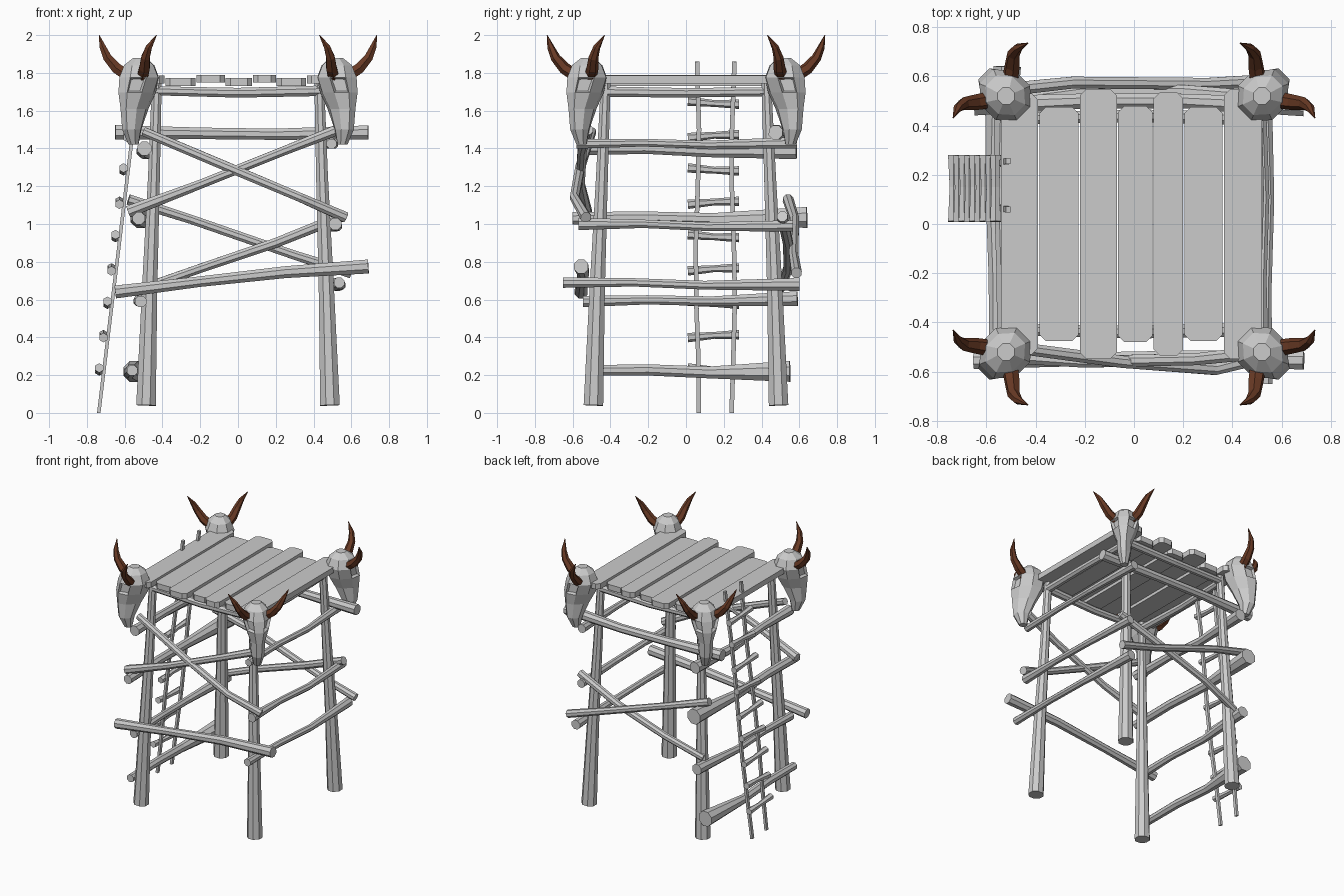
import bpy, bmesh, math
from mathutils import Vector


def material(name, rgb):
    m = bpy.data.materials.new(name)
    m.diffuse_color = (*rgb, 1)
    return m


GREY = material("weathered_grey", (0.6, 0.6, 0.6))
BROWN = material("horn_brown", (0.14, 0.042, 0.018))


def finish(name, bm, mat):
    bmesh.ops.recalc_face_normals(bm, faces=bm.faces)
    me = bpy.data.meshes.new(name)
    bm.to_mesh(me)
    bm.free()
    me.materials.append(mat)
    ob = bpy.data.objects.new(name, me)
    bpy.context.collection.objects.link(ob)
    return ob


def skin(bm, rings):
    """Join equal rings of points into a capped tube."""
    vs = [[bm.verts.new(p) for p in r] for r in rings]
    n = len(vs[0])
    for a, b in zip(vs, vs[1:]):
        for i in range(n):
            j = (i + 1) % n
            bm.faces.new((a[i], a[j], b[j], b[i]))
    bm.faces.new(vs[0][::-1])
    bm.faces.new(vs[-1])
    return vs


def log(name, pts, radii, sides=8, mat=GREY, squash=1.0):
    """Tapered, slightly crooked pole through the given points."""
    pts = [Vector(p) for p in pts]
    bm = bmesh.new()
    rings = []
    main = (pts[-1] - pts[0]).normalized()
    ref = Vector((0, 1, 0)) if abs(main.z) > 0.7 else Vector((0, 0, 1))
    for k, p in enumerate(pts):
        d = (pts[min(k + 1, len(pts) - 1)] - pts[max(k - 1, 0)]).normalized()
        u = d.cross(ref).normalized()
        v = u.cross(d)
        ring = []
        for i in range(sides):
            a = math.tau * (i + 0.5) / sides
            ring.append(p + radii[k] * (u * math.cos(a) + v * squash * math.sin(a)))
        rings.append(ring)
    skin(bm, rings)
    return finish(name, bm, mat)


CORNERS = [(sx, sy) for sx in (-1, 1) for sy in (-1, 1)]

# Splayed legs
for sx, sy in CORNERS:
    log("leg", [(sx * 0.487, sy * 0.49, 0.04), (sx * 0.468, sy * 0.47, 0.65),
                (sx * 0.445, sy * 0.445, 1.25), (sx * 0.43, sy * 0.425, 1.75)],
        [0.056, 0.044, 0.034, 0.028])

# Deck planks: x from, x to, half length, top height
for x0, x1, h, top in [(-0.54, -0.39, 0.53, 1.785), (-0.385, -0.225, 0.475, 1.772),
                       (-0.22, -0.07, 0.548, 1.79), (-0.065, 0.075, 0.48, 1.772),
                       (0.08, 0.2, 0.535, 1.79), (0.205, 0.36, 0.475, 1.772),
                       (0.365, 0.52, 0.548, 1.787)]:
    c = 0.025
    outline = [(x0 + c, -h), (x1 - c, -h), (x1, -h + c), (x1, h - c),
               (x1 - c, h), (x0 + c, h), (x0, h - c), (x0, -h + c)]
    bm = bmesh.new()
    skin(bm, [[(x, y, z) for x, y in outline] for z in (top - 0.042, top)])
    finish("deck_plank", bm, GREY)

# Deck frame under the planks
for s in (-1, 1):
    log("frame_beam_x", [(-0.43, s * 0.43, 1.705), (0, s * 0.44, 1.695), (0.43, s * 0.43, 1.705)],
        [0.026, 0.028, 0.03])
    log("frame_beam_y", [(s * 0.43, -0.43, 1.7), (s * 0.44, 0, 1.695), (s * 0.43, 0.43, 1.7)],
        [0.03, 0.027, 0.026])

# Front beam and crossed braces
log("front_beam", [(-0.65, -0.555, 0.64), (-0.2, -0.55, 0.695), (0.25, -0.545, 0.745), (0.69, -0.555, 0.775)],
    [0.037, 0.03, 0.034, 0.04])
log("front_brace", [(-0.58, -0.53, 1.065), (-0.2, -0.56, 1.21), (0.25, -0.55, 1.39), (0.53, -0.52, 1.5)],
    [0.034, 0.026, 0.026, 0.03])
log("front_brace", [(-0.5, -0.5, 1.49), (-0.05, -0.56, 1.30), (0.33, -0.59, 1.14), (0.57, -0.53, 1.035)],
    [0.026, 0.027, 0.026, 0.03])

# Back beam and crossed braces
log("back_beam", [(-0.65, 0.48, 1.485), (-0.2, 0.5, 1.48), (0.2, 0.5, 1.475), (0.69, 0.475, 1.485)],
    [0.042, 0.033, 0.032, 0.04])
log("back_brace", [(-0.58, 0.54, 1.13), (-0.25, 0.575, 1.025), (0.3, 0.57, 0.835), (0.6, 0.585, 0.74)],
    [0.03, 0.026, 0.026, 0.03])
log("back_brace", [(-0.5, 0.5, 0.66), (-0.2, 0.54, 0.765), (0.2, 0.54, 0.9), (0.55, 0.51, 1.04)],
    [0.026, 0.026, 0.028, 0.03])

# Side beams: x, front y, back y, front z, back z, front radius, back radius
for x, y0, y1, z0, z1, r0, r1 in [
        (0.485, -0.58, 0.585, 1.425, 1.43, 0.028, 0.034),
        (0.505, -0.57, 0.565, 1.0, 0.99, 0.035, 0.032),
        (0.525, -0.65, 0.6, 0.69, 0.68, 0.03, 0.037),
        (-0.485, -0.56, 0.585, 1.4, 1.385, 0.04, 0.045),
        (-0.515, -0.6, 0.64, 1.03, 1.035, 0.035, 0.06),
        (-0.505, -0.545, 0.59, 0.59, 0.605, 0.032, 0.042),
        (-0.55, -0.52, 0.55, 0.225, 0.22, 0.03, 0.06)]:
    s = 1 if x > 0 else -1
    at = lambda t, dx, dz: (x + s * dx, y0 + (y1 - y0) * t, z0 + (z1 - z0) * t + dz)
    rm = 0.75 * (r0 + r1) / 2
    log("side_beam", [at(0, 0.01, 0), at(0.3, 0.012, 0.004), at(0.6, 0.022, -0.008), at(1, 0, 0)],
        [r0, rm * 0.95, rm, r1])

# Ladder leaning on the left side
rail_x = lambda z: -0.737 + 0.121 * z
for y in (0.06, 0.25):
    pts = [(rail_x(z), y + 0.009 * math.sin(4.5 * z + 20 * y), z)
           for z in (0, 0.3, 0.6, 0.9, 1.2, 1.5, 1.86)]
    log("ladder_rail", pts, [0.013] * 7, sides=4, squash=1.3)
for i in range(9):
    z = 0.23 + 0.1765 * i
    x = rail_x(z) - 0.025
    dz = 0.008 * (-1) ** i
    log("ladder_rung", [(x, 0.01, z + dz), (x, 0.15, z - dz / 2), (x, 0.28, z - dz)],
        [0.025, 0.018, 0.025], sides=6)

# Horned skulls on the corners, facing diagonally outwards
# Skull rings: height, half width, inner reach, outer reach
SKULL = [(1.88, 0.035, 0.70, 0.77), (1.84, 0.075, 0.655, 0.825), (1.775, 0.1, 0.63, 0.85),
         (1.695, 0.08, 0.645, 0.865), (1.61, 0.052, 0.69, 0.86), (1.50, 0.045, 0.74, 0.85),
         (1.42, 0.026, 0.755, 0.81)]
# Horn path: sideways, outward, height, radius
HORN = [(0.05, 0.765, 1.78, 0.034), (0.105, 0.805, 1.825, 0.032), (0.142, 0.835, 1.88, 0.026),
        (0.172, 0.84, 1.935, 0.019), (0.215, 0.825, 2.0, 0.002)]
for sx, sy in CORNERS:
    out = Vector((sx, sy, 0)).normalized()
    side = Vector((-sy, sx, 0)).normalized()
    bm = bmesh.new()
    rings = []
    for z, w, a, b in SKULL:
        mid, half = (a + b) / 2, (b - a) / 2
        ring = []
        for i in range(8):
            t = math.tau * (i + 0.5) / 8
            ring.append(out * (mid + 1.06 * half * math.cos(t)) + side * 1.06 * w * math.sin(t)
                        + Vector((0, 0, z)))
        rings.append(ring)
    vs = skin(bm, rings)
    bmesh.ops.recalc_face_normals(bm, faces=bm.faces)
    # Sunken eye sockets below the brow
    eyes = [f for f in bm.faces
            if {vs[2][0], vs[2][1], vs[3][0]} <= set(f.verts)
            or {vs[2][6], vs[2][7], vs[3][7]} <= set(f.verts)]
    bmesh.ops.inset_individual(bm, faces=eyes, thickness=0.012, depth=-0.02)
    finish("skull", bm, GREY)
    for s in (-1, 1):
        log("horn", [side * s * p + out * o + Vector((0, 0, z)) for p, o, z, r in HORN],
            [h[3] for h in HORN], sides=6, mat=BROWN)
